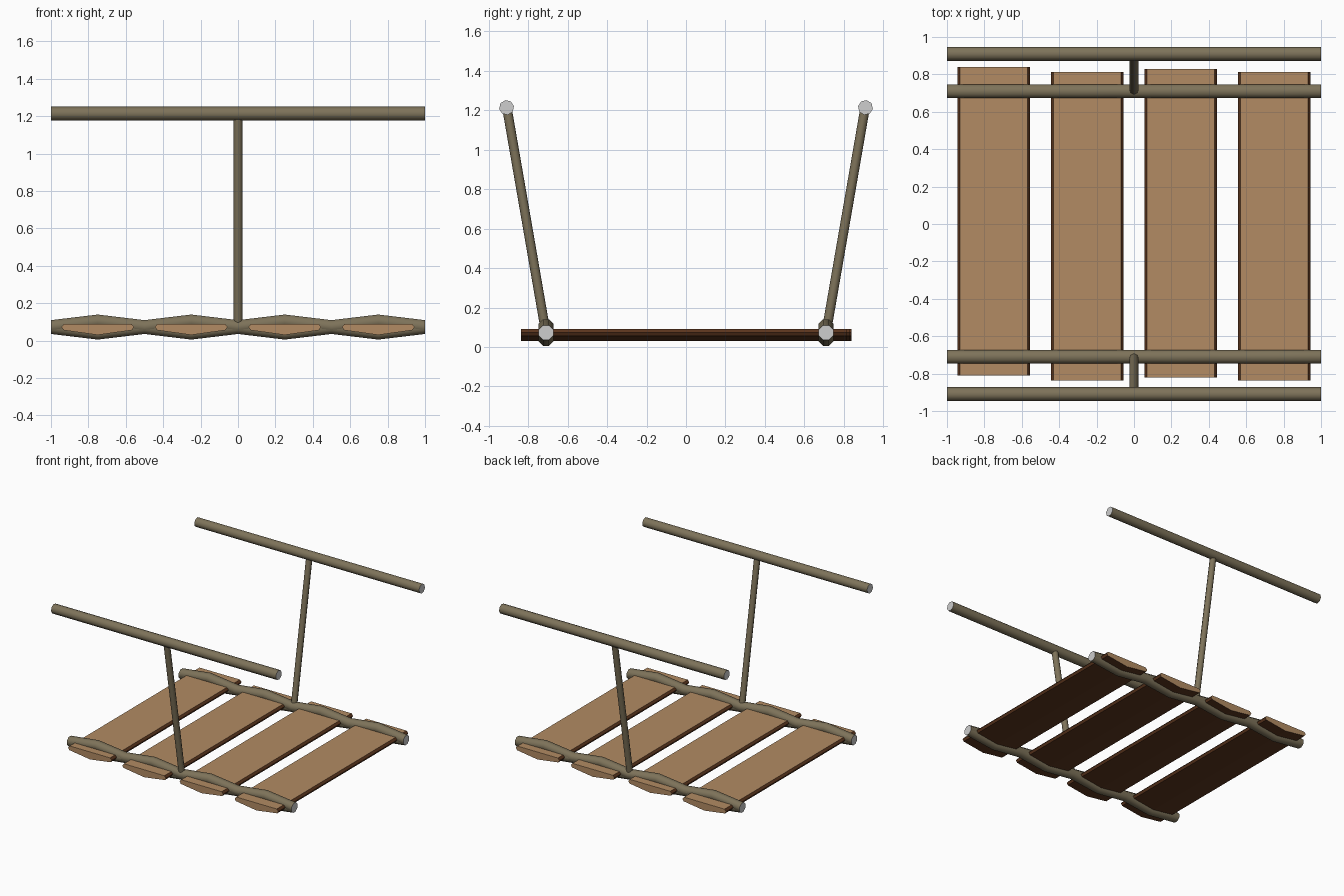
import bpy, bmesh, math
from mathutils import Vector, Matrix

if "Cube" in bpy.data.objects:
    bpy.data.objects.remove(bpy.data.objects["Cube"])


def srgb(r, g, b):
    f = lambda c: c / 12.92 if c <= 0.04045 else ((c + 0.055) / 1.055) ** 2.4
    return (f(r / 255), f(g / 255), f(b / 255), 1)


def material(name, rgb):
    m = bpy.data.materials.new(name)
    m.diffuse_color = srgb(*rgb)
    m.use_nodes = True
    m.node_tree.nodes["Principled BSDF"].inputs["Base Color"].default_value = m.diffuse_color
    return m


ROPE = material("olive rope", (126, 115, 90))
CAP = material("light grey rope end", (205, 205, 205))
TAN = material("tan wood", (178, 139, 99))
BARK = material("dark brown wood", (92, 54, 30))


def loft(name, rings, mats):
    """Join matching rings of points into a closed skin; end caps use slot 1."""
    bm = bmesh.new()
    vs = [[bm.verts.new(p) for p in ring] for ring in rings]
    n = len(vs[0])
    for a, b in zip(vs, vs[1:]):
        for i in range(n):
            j = (i + 1) % n
            bm.faces.new((a[i], a[j], b[j], b[i]))
    for ring in (vs[0], vs[-1]):
        bm.faces.new(ring).material_index = 1
    bmesh.ops.recalc_face_normals(bm, faces=bm.faces[:])
    me = bpy.data.meshes.new(name)
    bm.to_mesh(me)
    bm.free()
    for m in mats:
        me.materials.append(m)
    ob = bpy.data.objects.new(name, me)
    bpy.context.collection.objects.link(ob)
    return ob


def smooth(ob):
    bpy.ops.object.select_all(action='DESELECT')
    bpy.context.view_layer.objects.active = ob
    ob.select_set(True)
    bpy.ops.object.shade_smooth_by_angle(angle=math.radians(50))


def tube_x(name, path, radius, twist):
    """Eight-sided rope running along x through the path points."""
    rings = []
    for p in path:
        rings.append([Vector(p) + Vector((0, radius * math.cos(a), radius * math.sin(a)))
                      for a in (twist + k * math.pi / 4 for k in range(8))])
    smooth(loft(name, rings, (ROPE, CAP)))


def strut(name, a, b, radius):
    """Eight-sided straight rope between two points."""
    a, b = Vector(a), Vector(b)
    q = (b - a).to_track_quat('Z', 'X').to_matrix()
    rings = [[p + q @ Vector((radius * math.cos(k * math.pi / 4),
                              radius * math.sin(k * math.pi / 4), 0))
              for k in range(8)] for p in (a, b)]
    smooth(loft(name, rings, (ROPE, ROPE)))


# Ropes on both sides: handrail, hanger, and a pair weaving over and under planks
R = 0.04
for side, s in (("front", -1), ("back", 1)):
    tube_x(side + "_handrail_rope", [(-1, s * 0.91, 1.214), (1, s * 0.91, 1.214)],
           0.038, math.pi / 2 - s * math.radians(10))
    strut(side + "_hanger_rope", (0, s * 0.712, 0.08), (0, s * 0.906, 1.2), 0.024)
    for layer, d in (("upper", 0.03), ("lower", -0.03)):
        path = [(-1 + i * 0.25, s * 0.71, 0.0725 + (d if i % 2 else 0)) for i in range(9)]
        tube_x(f"{side}_{layer}_deck_rope", path, R, math.pi / 8)

# Planks: tan top and ends, bark coloured sides and shallow V underside
profile = [(-0.18, 0.09), (0.18, 0.09), (0.194, 0.074), (0.184, 0.056),
           (0, 0.03), (-0.184, 0.056), (-0.194, 0.074)]
for i, off in enumerate((0.014, -0.011, 0.003, -0.011)):
    cx = -0.75 + 0.5 * i
    rings = [[(cx + x, off + e * 0.825, z) for x, z in profile] for e in (-1, 1)]
    ob = loft(f"plank_{i + 1}", rings, (BARK, TAN))
    for f in ob.data.polygons:
        if f.normal.z > 0.9 or abs(f.normal.y) > 0.9:
            f.material_index = 1
